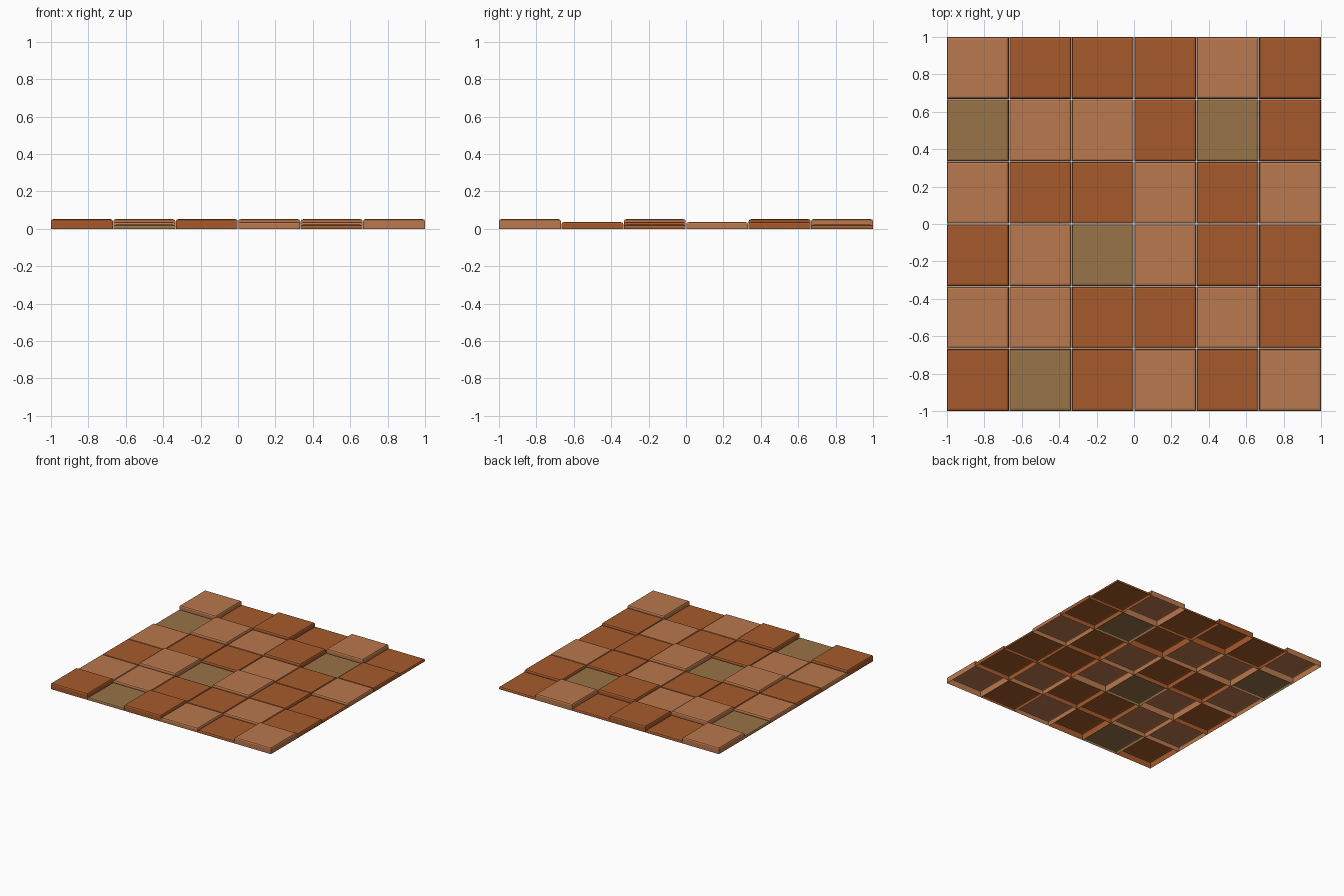
import bpy

if "Cube" in bpy.data.objects:
    bpy.data.objects.remove(bpy.data.objects["Cube"])

# Three flat glaze colours
def srgb(r, g, b):
    lin = lambda c: ((c / 255 + 0.055) / 1.055) ** 2.4
    return (lin(r), lin(g), lin(b), 1)

def material(name, rgb):
    m = bpy.data.materials.new(name)
    m.diffuse_color = srgb(*rgb)
    m.use_nodes = True
    m.node_tree.nodes["Principled BSDF"].inputs["Base Color"].default_value = m.diffuse_color
    return m

MATS = {
    "O": material("terracotta orange", (166, 90, 43)),
    "P": material("pale clay", (186, 120, 77)),
    "T": material("olive tan", (152, 115, 71)),
}
NAMES = {"O": "terracotta_tile", "P": "pale_tile", "T": "tan_tile"}

# Tile layout, back row first: colour and height level (low, mid, high)
COLOURS = ["POOOPO", "TPPOTO", "POOPOP", "OPTPOO", "PPOOPO", "OTOPOP"]
LEVELS = ["202020", "021201", "111111", "120210", "111111", "202102"]
HEIGHTS = {"0": 0.022, "1": 0.036, "2": 0.052}

CELL = 1 / 3
HALF = 0.1655          # half width of a tile, leaving a thin joint
BEVEL_IN, BEVEL_DOWN = 0.013, 0.011

# One hollow tile: upright walls, two-step rounded rim, flat top, open underside
def tile(name, cx, cy, h, mat):
    rings = [(HALF, 0.0),
             (HALF, h - BEVEL_DOWN),
             (HALF - BEVEL_IN * 0.3, h - BEVEL_DOWN * 0.3),
             (HALF - BEVEL_IN, h)]
    verts = [(sx * r, sy * r, z) for r, z in rings
             for sx, sy in ((-1, -1), (1, -1), (1, 1), (-1, 1))]
    faces = [(4 * k + i, 4 * k + (i + 1) % 4, 4 * k + 4 + (i + 1) % 4, 4 * k + 4 + i)
             for k in range(len(rings) - 1) for i in range(4)]
    n = 4 * (len(rings) - 1)
    faces.append((n, n + 1, n + 2, n + 3))
    me = bpy.data.meshes.new(name)
    me.from_pydata(verts, [], faces)
    me.materials.append(mat)
    ob = bpy.data.objects.new(name, me)
    ob.location = (cx, cy, 0)
    bpy.context.collection.objects.link(ob)

# Six by six floor, slightly spread so the outer edges reach exactly 1
STEP = (2 - 2 * HALF) / 5
for row in range(6):
    for col in range(6):
        c = COLOURS[row][col]
        tile(f"{NAMES[c]}_{row}_{col}",
             (col - 2.5) * STEP, (2.5 - row) * STEP,
             HEIGHTS[LEVELS[row][col]], MATS[c])
